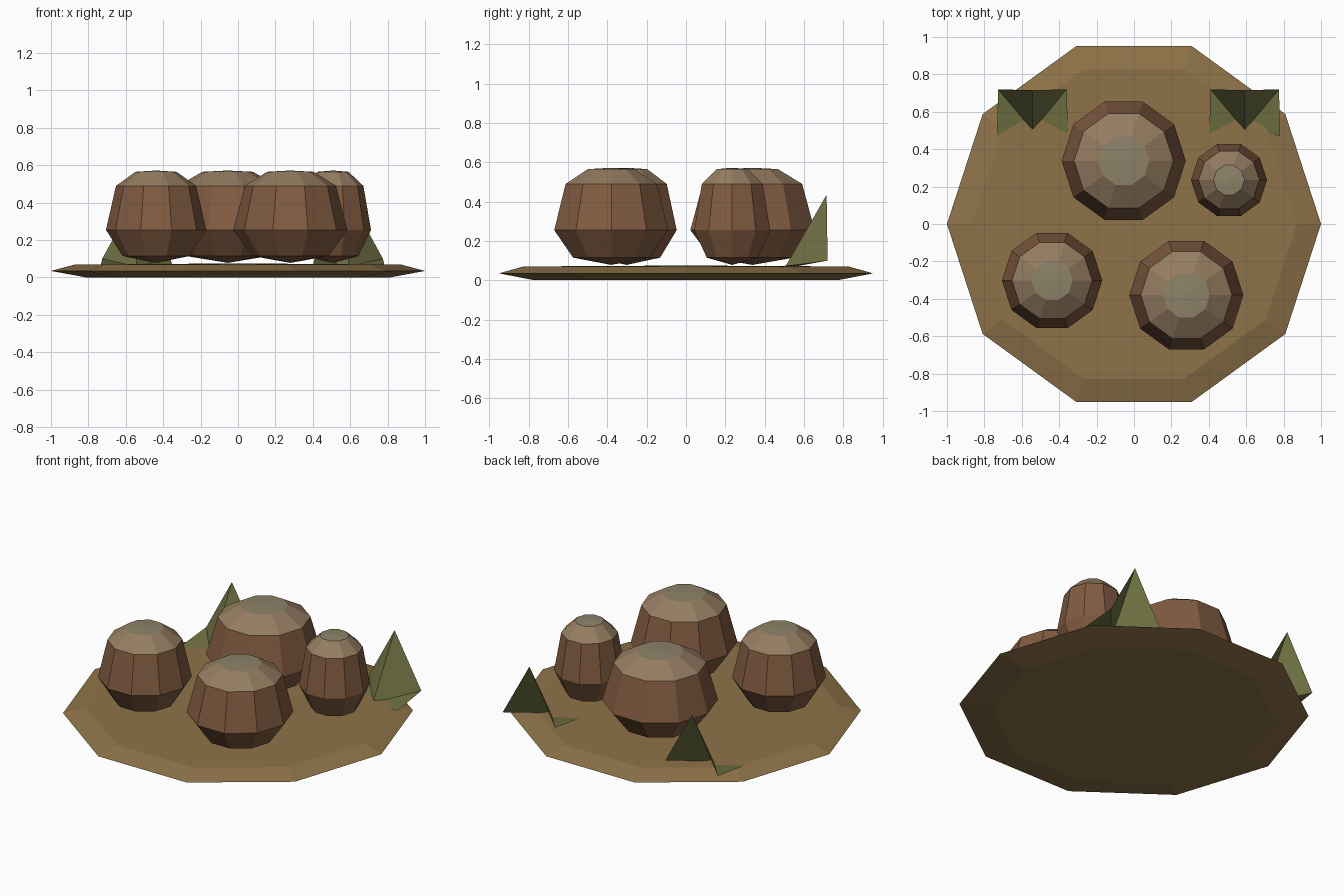
import bpy, bmesh
from math import cos, sin, pi

if "Cube" in bpy.data.objects:
    bpy.data.objects.remove(bpy.data.objects["Cube"])

SIDES = 10


def material(name, rgb):
    m = bpy.data.materials.new(name)
    m.diffuse_color = (*rgb, 1)
    m.use_nodes = True
    m.node_tree.nodes["Principled BSDF"].inputs["Base Color"].default_value = m.diffuse_color
    return m


earth = material("earth", (0.27, 0.17, 0.065))
bark = material("bark", (0.22, 0.105, 0.052))
cut_wood = material("pale_top", (0.30, 0.205, 0.12))
tip_wood = material("grey_top", (0.27, 0.225, 0.14))
leaf_green = material("leaf_green", (0.16, 0.165, 0.055))


def finish(bm, name, mats, location=(0, 0, 0)):
    me = bpy.data.meshes.new(name)
    bm.to_mesh(me)
    bm.free()
    for m in mats:
        me.materials.append(m)
    ob = bpy.data.objects.new(name, me)
    ob.location = location
    bpy.context.collection.objects.link(ob)
    return ob


def lathe(name, profile, mats, location=(0, 0, 0), band_mats=None):
    """Ten-sided turned solid from (radius, z) points, bottom to top."""
    bm = bmesh.new()
    rings = []
    for r, z in profile:
        if r == 0:
            rings.append([bm.verts.new((0, 0, z))] * SIDES)
        else:
            rings.append([bm.verts.new((r * cos(2 * pi * i / SIDES),
                                        r * sin(2 * pi * i / SIDES), z))
                          for i in range(SIDES)])
    for k in range(len(rings) - 1):
        a, b = rings[k], rings[k + 1]
        for i in range(SIDES):
            j = (i + 1) % SIDES
            corners = list(dict.fromkeys((a[i], a[j], b[j], b[i])))
            f = bm.faces.new(corners)
            f.material_index = band_mats[k] if band_mats else 0
    return finish(bm, name, mats, location)


# Shallow bevelled ground disc
lathe("ground_disc", [(0, 0), (0.81, 0), (1, 0.035), (0.87, 0.07), (0, 0.075)], [earth])

# Four faceted mounds, same height but different widths
mounds = [(-0.055, 0.338, 0.332), (0.28, -0.38, 0.305),
          (-0.438, -0.302, 0.268), (0.508, 0.235, 0.203)]
for n, (x, y, r) in enumerate(mounds, 1):
    lathe(f"mound_{n}",
          [(0, 0.078), (0.67 * r, 0.115), (r, 0.255), (0.80 * r, 0.49),
           (0.41 * r, 0.565), (0, 0.572)],
          [bark, cut_wood, tip_wood], (x, y, 0), [0, 0, 0, 1, 2])

# Two folded leaves: tall tip at the back, draped down to the front edge
for n, x in enumerate((-0.543, 0.592), 1):
    bm = bmesh.new()
    tip, front = bm.verts.new((0, 0.715, 0.435)), bm.verts.new((0, 0.50, 0.06))
    for s in (-1, 1):
        back = bm.verts.new((s * 0.183, 0.72, 0.10))
        corner = bm.verts.new((s * 0.19, 0.472, 0.07))
        for tri in ((tip, back, front), (back, corner, front)):
            bm.faces.new(tri if s < 0 else tri[::-1])
    finish(bm, f"leaf_{n}", [leaf_green], (x, 0, 0))
